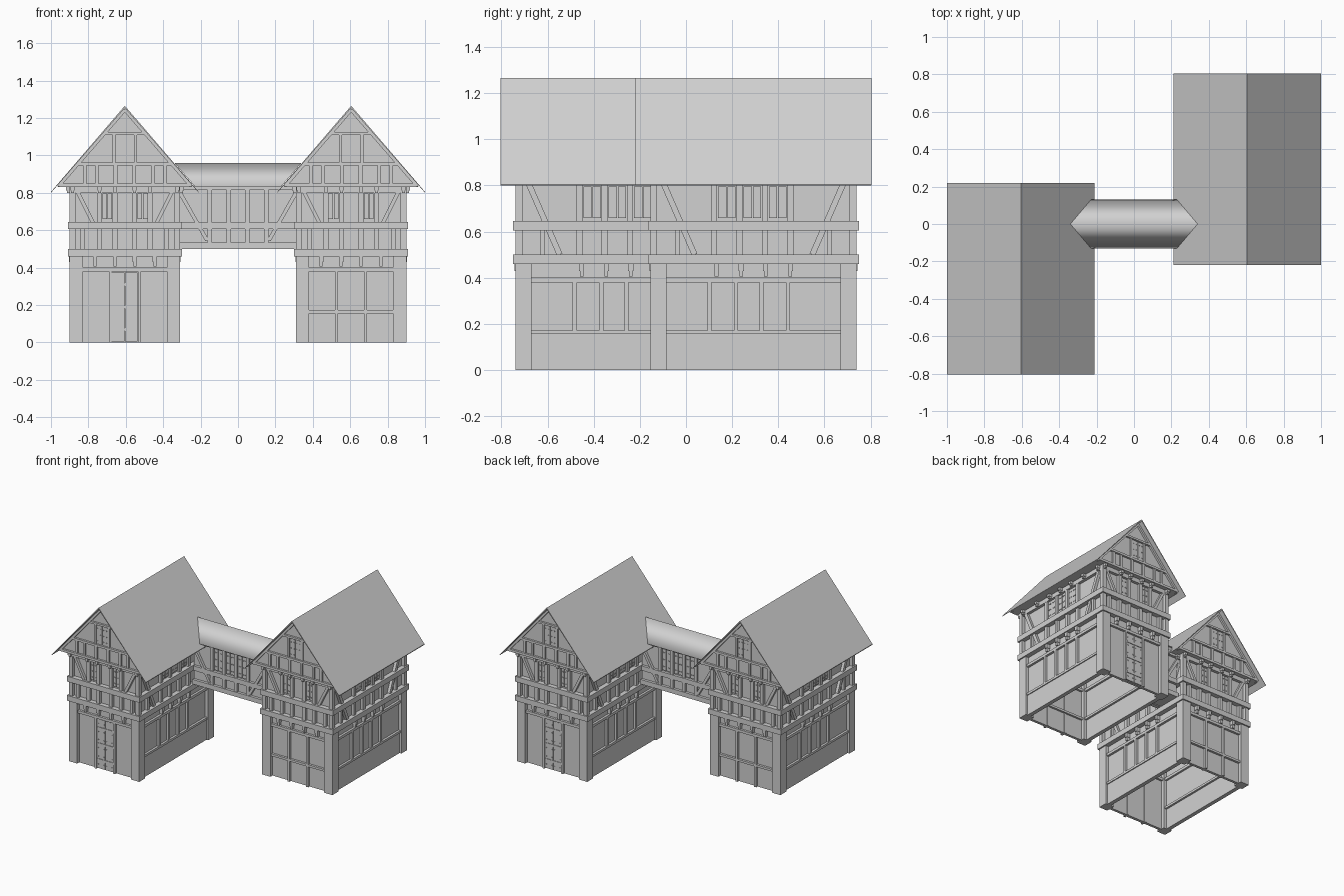
import bpy, bmesh
from math import pi, hypot, atan2
from mathutils import Matrix, Vector

cube = bpy.data.objects.get("Cube")
if cube:
    bpy.data.objects.remove(cube, do_unlink=True)

grey = bpy.data.materials.new("plain_grey")
grey.use_nodes = True
grey.diffuse_color = (0.64, 0.64, 0.64, 1)
grey.node_tree.nodes["Principled BSDF"].inputs["Base Color"].default_value = (0.64, 0.64, 0.64, 1)

parts = {}          # part name -> bmesh collecting all pieces of that part


def box(name, m, u0, u1, z0, z1, d0, d1):
    """Block on a wall face: u along the wall, z up, d outward from the centre."""
    bm = parts.setdefault(name, bmesh.new())
    centre = Matrix.Translation(((u0 + u1) / 2, -(d0 + d1) / 2, (z0 + z1) / 2))
    size = Matrix.Diagonal((abs(u1 - u0), abs(d1 - d0), abs(z1 - z0), 1))
    bmesh.ops.create_cube(bm, size=1, matrix=m @ centre @ size)


def strut(name, m, a, b, width, d0, d1):
    """Slanting timber from a to b, both (u, z) on a wall face."""
    bm = parts.setdefault(name, bmesh.new())
    du, dz = b[0] - a[0], b[1] - a[1]
    t = Matrix.Translation(((a[0] + b[0]) / 2, -(d0 + d1) / 2, (a[1] + b[1]) / 2))
    r = Matrix.Rotation(-atan2(dz, du), 4, 'Y')
    s = Matrix.Diagonal((hypot(du, dz), abs(d1 - d0), width, 1))
    bmesh.ops.create_cube(bm, size=1, matrix=m @ t @ r @ s)


def extrude(name, m, profile, half):
    """Closed (x, z) profile swept along y from -half to half."""
    bm = parts.setdefault(name, bmesh.new())
    a, b = [[bm.verts.new(m @ Vector((x, y, z))) for x, z in profile] for y in (-half, half)]
    n = len(profile)
    faces = [bm.faces.new(a), bm.faces.new(b[::-1])]
    faces += [bm.faces.new((a[i], b[i], b[(i + 1) % n], a[(i + 1) % n])) for i in range(n)]
    bmesh.ops.recalc_face_normals(bm, faces=faces)


def corbel(name, m, u, z0, z1, d):
    """Joist end with a narrower nose beneath it."""
    mid = z0 + (z1 - z0) * 0.4
    box(name, m, u - 0.011, u + 0.011, mid, z1, d - 0.03, d + 0.008)
    box(name, m, u - 0.008, u + 0.008, z0, mid, d - 0.03, d + 0.003)


def shutter(name, m, u0, u1, z0, z1, d, rows=3):
    """Two planks with rows of small nail heads."""
    mid = (u0 + u1) / 2
    for a, b in ((u0, mid - 0.002), (mid + 0.002, u1)):
        box(name, m, a, b, z0, z1, d - 0.01, d)
        for i in range(rows):
            z = z0 + (z1 - z0) * (i + 0.5) / rows
            for u in (a + 0.01, b - 0.01):
                box(name + "_nails", m, u - 0.003, u + 0.003, z - 0.003, z + 0.003, d, d + 0.004)


HX, HY = 0.295, 0.4475      # half sizes of one house
RIDGE, SLOPE = 1.265, 1.165


def lower_storey(p, m, w, h, kind):
    inner = w - 0.07
    top = h - 0.008
    box(p + "lower_wall", m, -inner, inner, 0, 0.47, h - 0.045, h - 0.025)
    box(p + "lower_rail", m, -inner, inner, 0.38, 0.4, h - 0.06, top)
    if kind != "door":
        box(p + "lower_rail", m, -inner, inner, 0.155, 0.172, h - 0.06, top)
    if kind == "side":
        box(p + "plinth", m, -inner, inner, 0, 0.155, h - 0.04, h - 0.015)
        for u in (-0.19, -0.075, 0.035, 0.15):
            box(p + "lower_stud", m, u - 0.009, u + 0.009, 0.17, 0.38, h - 0.03, top)
    else:
        for u in (-0.078, 0.078):
            box(p + "lower_stud", m, u - 0.008, u + 0.008, 0, 0.38, h - 0.05, top)
    if kind == "door":
        shutter(p + "door", m, -0.068, 0.068, 0.005, 0.375, h - 0.016, 6)
        for z in (0.07, 0.19, 0.31):
            box(p + "door_hinge", m, -0.065, 0.065, z - 0.008, z + 0.008, h - 0.017, h - 0.012)
    for u in (-0.16, -0.053, 0.053, 0.16):
        corbel(p + "floor_joist", m, u, 0.405, 0.465, h - 0.005)


def upper_storey(p, m, w, h, side):
    for z0, z1 in ((0.46, 0.5), (0.605, 0.645)):
        box(p + "band_beam", m, -w - 0.01, w + 0.01, z0, z1, h - 0.03, h + 0.01)
    box(p + "wall_plate", m, -w, w, 0.8, 0.832, h - 0.03, h - 0.003)
    studs = (-0.17, -0.06, 0.05, 0.16) if side else (-0.135, -0.052, 0.052, 0.135)
    for u in studs:
        box(p + "upper_stud", m, u - 0.013, u + 0.013, 0.5, 0.83, h - 0.03, h - 0.004)
    for s in (-1, 1):
        box(p + "upper_corner_post", m, s * (w - 0.03), s * w, 0.5, 0.83, h - 0.03, h)
        if side:
            strut(p + "brace", m, (s * 0.395, 0.82), (s * 0.255, 0.5), 0.025, h - 0.03, h - 0.004)
            box(p + "upper_stud", m, s * 0.33 - 0.01, s * 0.33 + 0.01, 0.5, 0.61, h - 0.03, h - 0.004)
        else:
            strut(p + "brace", m, (s * 0.26, 0.82), (s * 0.17, 0.64), 0.02, h - 0.03, h - 0.004)
            box(p + "upper_stud", m, s * 0.225 - 0.012, s * 0.225 + 0.012, 0.5, 0.61, h - 0.03, h - 0.004)
            shutter(p + "window_shutter", m, s * 0.094 - 0.026, s * 0.094 + 0.026, 0.66, 0.795, h - 0.014)
    if side:
        for u in (-0.115, -0.005, 0.105):
            shutter(p + "window_shutter", m, u - 0.038, u + 0.038, 0.66, 0.795, h - 0.014)
    for u in (-0.4, -0.25, -0.115, 0.0, 0.115, 0.25, 0.4) if side else (-0.28, -0.135, -0.052, 0.052, 0.135, 0.28):
        corbel(p + "eave_joist", m, u, 0.8, 0.832, h + 0.012)


def gable(p, m):
    d0, d1 = HY, HY + 0.03
    for z0, z1 in ((0.832, 0.85), (0.945, 0.962), (1.11, 1.125)):
        half = (RIDGE - z1) / SLOPE - 0.012
        box(p + "gable_beam", m, -half, half, z0, z1, d0, d1)
    for u in (-0.215, -0.15, -0.05, 0.05, 0.15, 0.215):
        box(p + "gable_stud", m, u - 0.01, u + 0.01, 0.85, 0.945, d0, d1 - 0.004)
    for s in (-1, 1):
        box(p + "gable_stud", m, s * 0.05, s * 0.065, 0.96, 1.11, d0, d1 - 0.004)
        strut(p + "gable_rafter", m, (s * 0.355, 0.836), (0, 1.245), 0.02, d0, d1)
    shutter(p + "gable_shutter", m, -0.047, 0.047, 0.965, 1.105, HY + 0.022)


def house(p, m):
    faces = [(m @ Matrix.Rotation(k * pi / 2, 4, 'Z'), k) for k in range(4)]
    for f, k in faces:
        side = k % 2 == 1
        w, h = (HY, HX) if side else (HX, HY)
        lower_storey(p, f, w, h, "side" if side else ("door" if k == 0 else "plain"))
        upper_storey(p, f, w, h, side)
        if not side:
            gable(p, f)
    for sx in (-1, 1):
        for sy in (-1, 1):
            box(p + "corner_post", m, sx * (HX - 0.07), sx * HX, 0, 0.465, sy * (HY - 0.07), sy * HY)
    # solid upper room, attic and thin pitched roof
    box(p + "upper_room", m, 0.025 - HX, HX - 0.025, 0.47, 0.833, 0.025 - HY, HY - 0.025)
    extrude(p + "attic", m, [(-0.36, 0.832), (0.36, 0.832), (0, 1.25)], HY + 0.015)
    eave, drop = 0.395, 0.012
    low = RIDGE - SLOPE * eave
    extrude(p + "roof", m, [(-eave, low), (0, RIDGE), (eave, low),
                            (eave, low - 0.005), (0, RIDGE - drop), (-eave, low - 0.005)], 0.5125)


left_spot = Matrix.Translation((-0.605, -0.2925, 0))
house("west_", left_spot)
house("east_", Matrix.Rotation(pi, 4, 'Z') @ left_spot)

# covered bridge joining the houses
W = 0.105
box("bridge_room", Matrix(), -0.31, 0.31, 0.505, 0.84, 0.02 - W, W - 0.02)
for a in (0, pi):
    f = Matrix.Rotation(a, 4, 'Z')
    for z0, z1 in ((0.5, 0.535), (0.605, 0.64), (0.815, 0.84)):
        box("bridge_beam", f, -0.31, 0.31, z0, z1, W - 0.03, W)
    for u in (-0.15, -0.05, 0.05, 0.15):
        box("bridge_stud", f, u - 0.012, u + 0.012, 0.535, 0.82, W - 0.03, W - 0.004)
    for u in (-0.1, 0, 0.1):
        shutter("bridge_shutter", f, u - 0.033, u + 0.033, 0.65, 0.81, W - 0.012)
    for s in (-1, 1):
        strut("bridge_brace", f, (s * 0.31, 0.8), (s * 0.165, 0.545), 0.02, W - 0.03, W)

# bridge roof, its ends cut to meet the house roofs
bm = parts["bridge_roof"] = bmesh.new()
rings = [[bm.verts.new((s * x, y, z)) for x, y, z in
          ((0.23, -0.13, 0.833), (0.34, 0, 0.96), (0.23, 0.13, 0.833))] for s in (-1, 1)]
for i in range(3):
    j = (i + 1) % 3
    bm.faces.new((rings[0][i], rings[1][i], rings[1][j], rings[0][j]))
bmesh.ops.recalc_face_normals(bm, faces=bm.faces)

# turn every collected part into an object
for name, bm in parts.items():
    mesh = bpy.data.meshes.new(name)
    if name == "bridge_roof":
        for face in bm.faces:
            face.smooth = True
    bm.to_mesh(mesh)
    bm.free()
    mesh.materials.append(grey)
    bpy.context.scene.collection.objects.link(bpy.data.objects.new(name, mesh))
